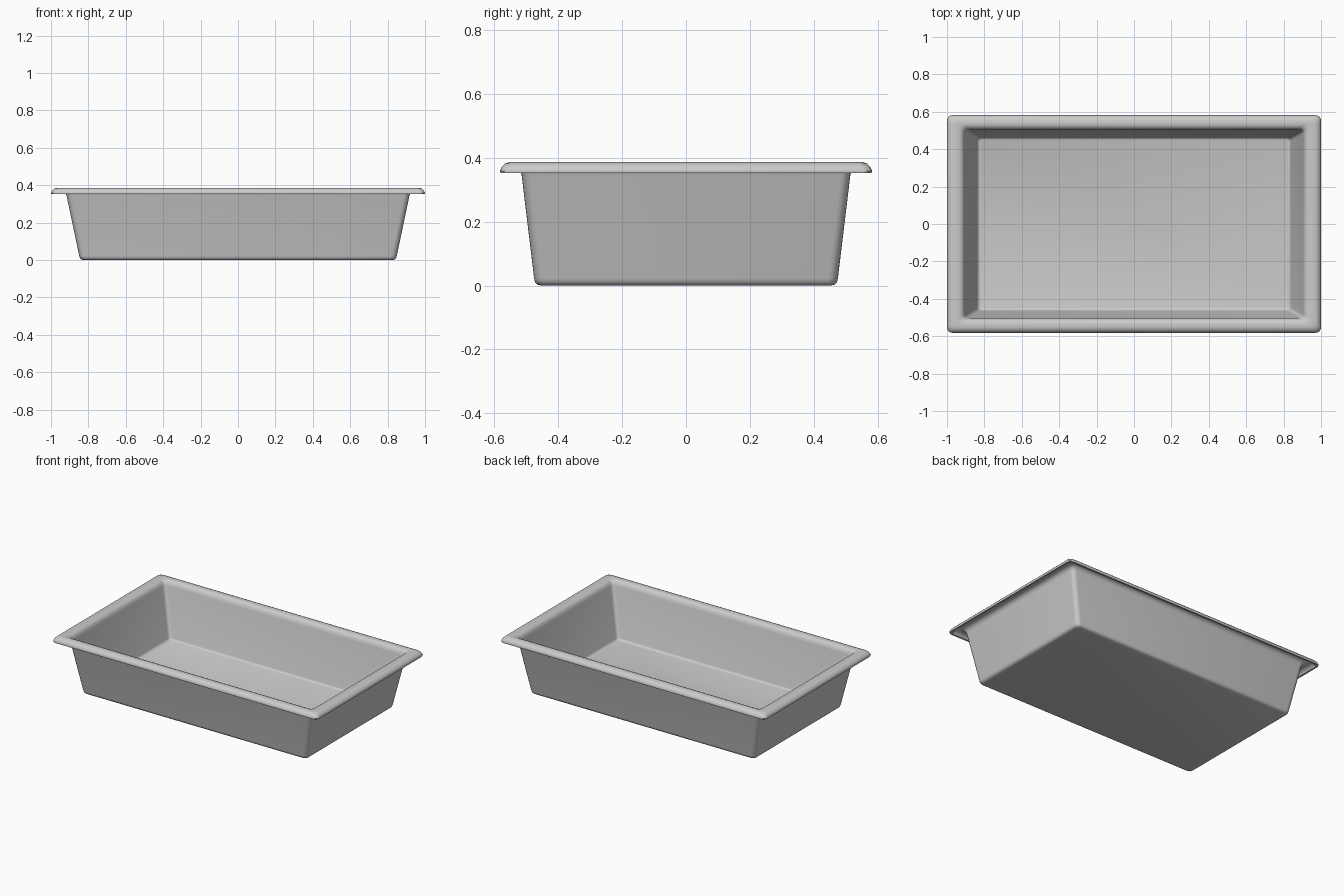
import bpy, bmesh, math


def ring(bm, hx, hy, z, r, steps=5):
    """Rounded rectangle of vertices with half sizes hx, hy and corner radius r."""
    verts = []
    for i, (sx, sy) in enumerate([(1, 1), (-1, 1), (-1, -1), (1, -1)]):
        for k in range(steps + 1):
            a = math.pi / 2 * (i + k / steps)
            verts.append(bm.verts.new((sx * (hx - r) + r * math.cos(a),
                                       sy * (hy - r) + r * math.sin(a), z)))
    return verts


# Cross-section from under the base, up the outside, round the rim, down to the floor
# (half width, half depth, height, corner radius)
section = [
    (0.825, 0.453, 0.000, 0.020),
    (0.837, 0.465, 0.003, 0.025),
    (0.845, 0.472, 0.010, 0.030),
    (0.849, 0.475, 0.022, 0.030),
    (0.917, 0.514, 0.345, 0.030),
    (0.922, 0.519, 0.360, 0.030),
    (0.932, 0.527, 0.370, 0.030),
    (0.945, 0.538, 0.374, 0.030),
    (0.968, 0.552, 0.373, 0.030),
    (0.980, 0.564, 0.365, 0.030),
    (0.987, 0.570, 0.352, 0.030),
    (0.998, 0.580, 0.352, 0.030),
    (1.000, 0.582, 0.359, 0.030),
    (0.994, 0.576, 0.371, 0.030),
    (0.984, 0.567, 0.381, 0.030),
    (0.970, 0.554, 0.386, 0.030),
    (0.940, 0.532, 0.386, 0.030),
    (0.922, 0.518, 0.381, 0.028),
    (0.911, 0.509, 0.370, 0.025),
    (0.905, 0.503, 0.350, 0.022),
    (0.838, 0.463, 0.027, 0.020),
    (0.834, 0.459, 0.018, 0.018),
    (0.824, 0.450, 0.014, 0.012),
]

# Tray: loft the rings and close the base and floor
bm = bmesh.new()
rings = [ring(bm, *s) for s in section]
n = len(rings[0])
for a, b in zip(rings, rings[1:]):
    for i in range(n):
        j = (i + 1) % n
        bm.faces.new((a[i], a[j], b[j], b[i]))
bm.faces.new(rings[0][::-1])
bm.faces.new(rings[-1])
bmesh.ops.recalc_face_normals(bm, faces=bm.faces[:])

mesh = bpy.data.meshes.new("tray")
bm.to_mesh(mesh)
bm.free()
tray = bpy.data.objects.new("tray", mesh)
bpy.context.collection.objects.link(tray)
bpy.context.view_layer.objects.active = tray
tray.select_set(True)
bpy.ops.object.shade_smooth_by_angle(angle=math.radians(50))
